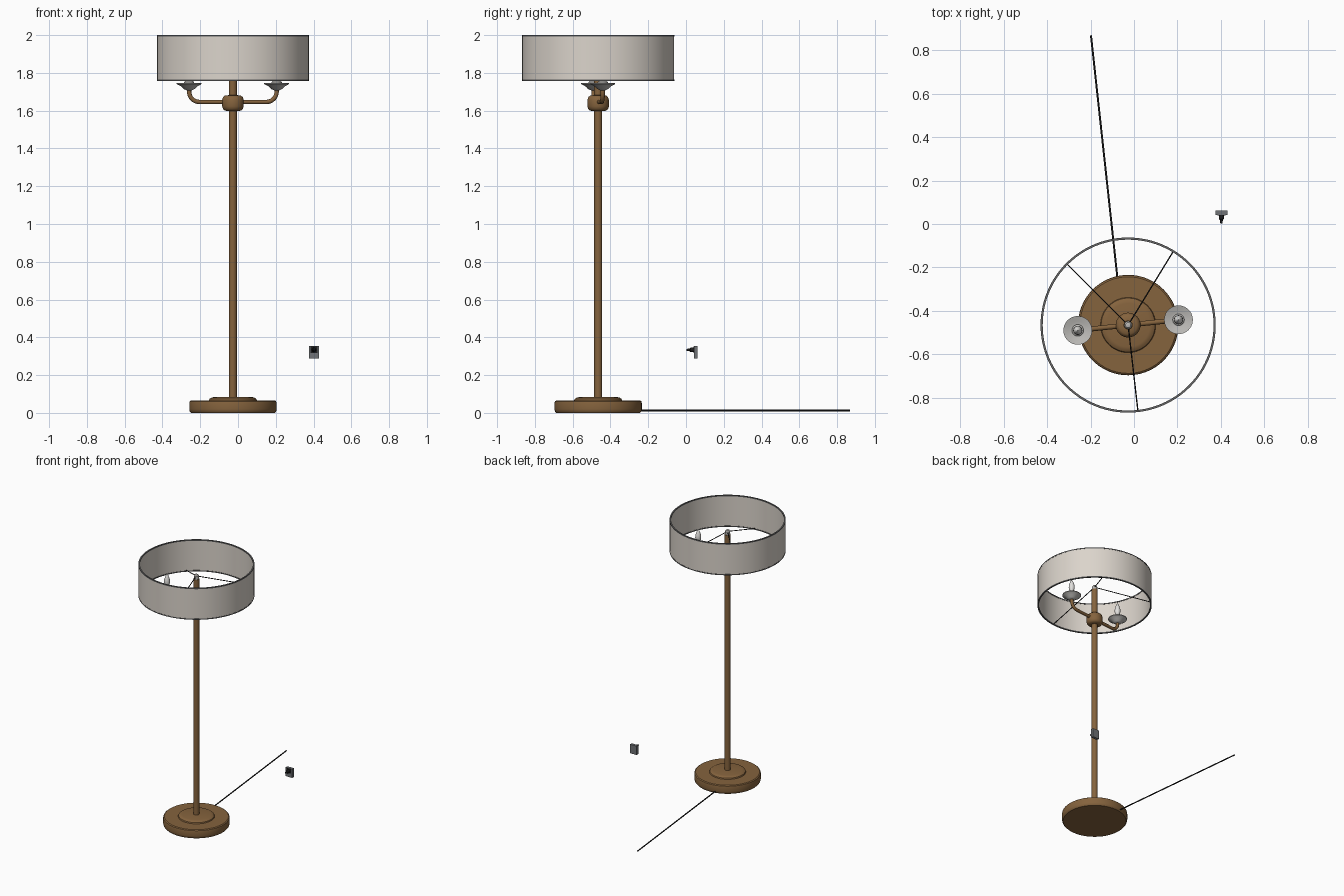
import bpy, math
from mathutils import Vector

if "Cube" in bpy.data.objects:
    bpy.data.objects.remove(bpy.data.objects["Cube"])

CX, CY = -0.027, -0.465          # lamp axis
ARM = math.radians(6)            # direction of the two arms


def mat(name, rgb):
    m = bpy.data.materials.new(name)
    m.diffuse_color = (*rgb, 1)
    m.use_nodes = True
    m.node_tree.nodes["Principled BSDF"].inputs["Base Color"].default_value = m.diffuse_color
    return m


BROWN = mat("brass brown", (0.235, 0.125, 0.047))
FABRIC = mat("shade fabric", (0.71, 0.66, 0.60))
RIM = mat("rim grey", (0.13, 0.13, 0.13))
STEEL = mat("dish steel", (0.50, 0.49, 0.47))
BULB = mat("bulb white", (0.75, 0.74, 0.72))
BLACK = mat("cord black", (0.012, 0.012, 0.012))
PLATE = mat("socket grey", (0.16, 0.17, 0.18))


def finish(name, verts, faces, material, angle=35):
    me = bpy.data.meshes.new(name)
    me.from_pydata(verts, [], faces)
    me.materials.append(material)
    ob = bpy.data.objects.new(name, me)
    bpy.context.collection.objects.link(ob)
    bpy.ops.object.select_all(action='DESELECT')
    ob.select_set(True)
    bpy.context.view_layer.objects.active = ob
    bpy.ops.object.shade_smooth_by_angle(angle=math.radians(angle))
    return ob


def lathe(name, profile, material, loc=(CX, CY, 0), n=48, loop=False):
    """Revolve (radius, z) points, listed bottom to top on the outside."""
    verts, faces, k = [], [], len(profile)
    for i in range(n):
        a = 2 * math.pi * i / n
        verts += [(r * math.cos(a), r * math.sin(a), z) for r, z in profile]
    for i in range(n):
        j = (i + 1) % n
        for p in range(k if loop else k - 1):
            q = (p + 1) % k
            faces.append((i * k + p, j * k + p, j * k + q, i * k + q))
    if not loop:
        faces.append([i * k for i in reversed(range(n))])
        faces.append([i * k + k - 1 for i in range(n)])
    ob = finish(name, verts, faces, material)
    ob.location = loc
    return ob


def tube(name, pts, r, material, n=12):
    """Round tube along a path that lies in one vertical plane or is straight."""
    pts = [Vector(p) for p in pts]
    verts, faces = [], []
    d = pts[-1] - pts[0]
    side = Vector((-d.y, d.x, 0)).normalized()
    for i, p in enumerate(pts):
        t = (pts[min(i + 1, len(pts) - 1)] - pts[max(i - 1, 0)]).normalized()
        up = t.cross(side)
        for s in range(n):
            a = 2 * math.pi * s / n
            verts.append(p + r * (math.cos(a) * side + math.sin(a) * up))
    for i in range(len(pts) - 1):
        for s in range(n):
            e = (s + 1) % n
            faces.append((i * n + s, i * n + e, (i + 1) * n + e, (i + 1) * n + s))
    faces.append(list(reversed(range(n))))
    faces.append([(len(pts) - 1) * n + s for s in range(n)])
    return finish(name, verts, faces, material)


def box(name, lo, hi, material):
    c = [(x, y, z) for x in (lo[0], hi[0]) for y in (lo[1], hi[1]) for z in (lo[2], hi[2])]
    f = [(0, 1, 3, 2), (4, 6, 7, 5), (0, 4, 5, 1), (2, 3, 7, 6), (0, 2, 6, 4), (1, 5, 7, 3)]
    return finish(name, c, f, material, 20)


def polar(r, a, z):
    return (CX + r * math.cos(a), CY + r * math.sin(a), z)


# Base with raised step
lathe("base", [(0.222, 0), (0.229, 0.008), (0.231, 0.02), (0.231, 0.052), (0.229, 0.061),
               (0.222, 0.066), (0.127, 0.066), (0.124, 0.074), (0.113, 0.081),
               (0.1, 0.084), (0.001, 0.084)], BROWN, n=72)

# Pole, end cap and rounded hub
lathe("pole", [(0.021, 0.08), (0.021, 1.885)], BROWN, n=32)
lathe("pole_cap", [(0.018, 1.885), (0.018, 1.91), (0.012, 1.918), (0.001, 1.92)], STEEL, n=24)
lathe("hub", [(0.022, 1.598), (0.042, 1.6), (0.052, 1.608), (0.057, 1.623), (0.057, 1.657),
              (0.052, 1.672), (0.042, 1.68), (0.022, 1.682)], BROWN)

# Drum shade with dark rims
R = 0.402
lathe("shade", [(R, 1.764), (R, 1.996), (R - 0.007, 1.996), (R - 0.007, 1.764)],
      FABRIC, n=96, loop=True)
for name, z in (("lower_rim", 1.758), ("upper_rim", 1.992)):
    lathe(name, [(R + 0.001, z), (R + 0.001, z + 0.008), (R - 0.009, z + 0.008),
                 (R - 0.009, z)], RIM, n=96, loop=True)

# Wires sloping from the cap down to the lower rim
for i, a in enumerate((58.5, 135, 276.5)):
    a = math.radians(a)
    tube(f"shade_wire_{i + 1}", [polar(0.005, a, 1.905), polar(0.397, a, 1.766)],
         0.003, BLACK, 8)

# Two arms, each with a dish, holder and candle bulb
for side, a in (("right", ARM), ("left", ARM + math.pi)):
    bend = [polar(0.178 + 0.055 * math.sin(t), a, 1.701 - 0.055 * math.cos(t))
            for t in (math.pi / 2 * k / 8 for k in range(9))]
    tube(side + "_arm", [polar(0.04, a, 1.646)] + bend + [polar(0.233, a, 1.722)],
         0.0115, BROWN)
    at = polar(0.233, a, 0)
    lathe(side + "_dish", [(0.014, 1.708), (0.03, 1.715), (0.042, 1.728), (0.066, 1.741),
                           (0.066, 1.746), (0.04, 1.738), (0.026, 1.735)], STEEL, at, 40)
    lathe(side + "_bulb_holder", [(0.027, 1.735), (0.027, 1.752), (0.019, 1.757),
                                  (0.015, 1.78)], STEEL, at, 24)
    lathe(side + "_bulb", [(0.012, 1.775), (0.018, 1.79), (0.021, 1.808), (0.019, 1.828),
                           (0.013, 1.848), (0.006, 1.864), (0.001, 1.87)], BULB, at, 24)

# Power cord lying behind the base
tube("power_cord", [(-0.075, -0.26, 0.013), (-0.198, 0.868, 0.013)], 0.0045, BLACK)

# Separate wall socket with plug pointing forward
box("socket_plate", (0.375, 0.042, 0.287), (0.43, 0.062, 0.355), PLATE)
box("socket_recess", (0.384, 0.039, 0.318), (0.42, 0.043, 0.352), BLACK)
plug = lathe("plug", [(0.012, 0), (0.012, 0.018), (0.007, 0.023), (0.005, 0.04)], BLACK,
             (0.402, 0.042, 0.334), 16)
plug.rotation_euler = (math.pi / 2, 0, 0)
